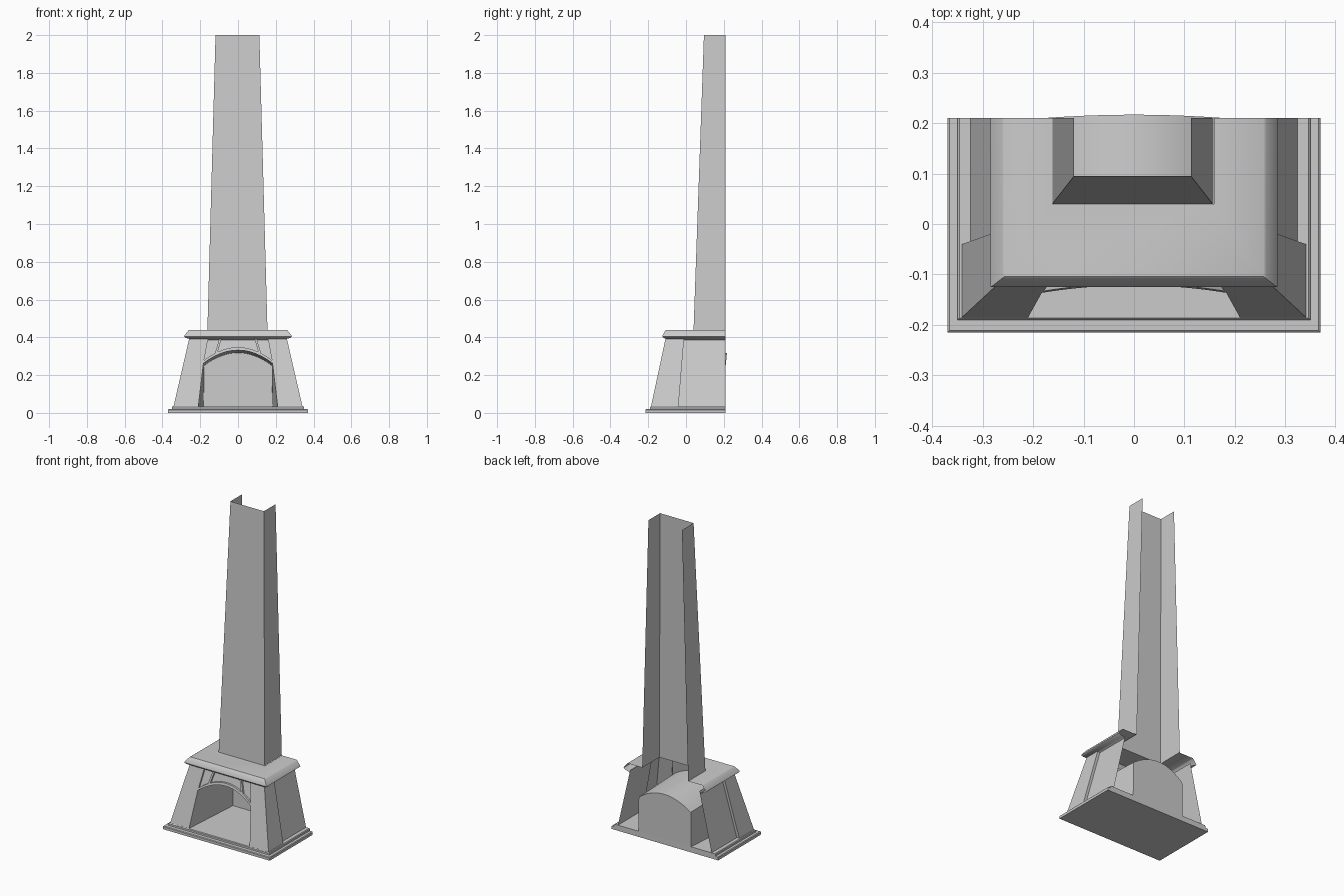
import bpy, math

old = bpy.data.objects.get("Cube")
if old:
    bpy.data.objects.remove(old, do_unlink=True)

stone = bpy.data.materials.new("light_grey_stone")
stone.use_nodes = True
GREY = (0.6, 0.6, 0.6, 1)
stone.diffuse_color = GREY
stone.node_tree.nodes["Principled BSDF"].inputs["Base Color"].default_value = GREY

BACK = 0.21            # plane of the open back
LOW, HIGH = 0.035, 0.4  # foot and head of the leaning body


def build(name, verts, faces, smooth=False):
    mesh = bpy.data.meshes.new(name)
    mesh.from_pydata(verts, [], faces)
    mesh.materials.append(stone)
    obj = bpy.data.objects.new(name, mesh)
    bpy.context.collection.objects.link(obj)
    if smooth:
        bpy.ops.object.select_all(action='DESELECT')
        obj.select_set(True)
        bpy.context.view_layer.objects.active = obj
        bpy.ops.object.shade_smooth_by_angle(angle=math.radians(35))
    return obj


def lean(a, b, z):
    return a + (b - a) * (z - LOW) / (HIGH - LOW)


def front_y(z):
    return lean(-0.185, -0.107, z)


def side_x(z):
    return lean(0.341, 0.257, z)


def u_loft(name, rings, smooth=False):
    """Three-sided shell, open at the back, from rings of half width, front y and z."""
    verts, faces = [], []
    for w, y, z in rings:
        verts += [(-w, BACK, z), (-w, y, z), (w, y, z), (w, BACK, z)]
    for r in range(len(rings) - 1):
        for i in range(3):
            a = r * 4 + i
            faces.append((a, a + 1, a + 5, a + 4))
    return build(name, verts, faces, smooth)


def slab(name, outline, depth):
    """Front-facing plate on the leaning front plane, with returns behind its edges."""
    n = len(outline)
    verts = [(x, front_y(z), z) for x, z in outline]
    verts += [(x, front_y(z) + depth, z) for x, z in outline]
    faces = [tuple(range(n))]
    faces += [(i, i + n, (i + 1) % n + n, (i + 1) % n) for i in range(n)]
    return build(name, verts, faces)


def arch_z(t, spring, rise):
    return spring + rise * (1 - t * t)


STEPS = [i / 8 for i in range(-8, 9)]

# Stepped hearth plinth
for name, w, front, z0, z1 in (("lower_plinth", 0.37, -0.215, 0, 0.02),
                               ("upper_plinth", 0.35, -0.19, 0.02, LOW)):
    plinth = u_loft(name, [(w, front, z0), (w, front, z1 - 0.004), (w - 0.004, front + 0.004, z1)])
    mesh = plinth.data
    verts = [v.co[:] for v in mesh.vertices]
    faces = [tuple(p.vertices) for p in mesh.polygons]
    faces += [(3, 2, 1, 0), (8, 9, 10, 11), (0, 4, 8, 11, 7, 3)]
    mesh.clear_geometry()
    mesh.from_pydata(verts, [], faces)

# Corner pillars with recessed side panels behind them
for side, s in (("left", 1), ("right", -1)):
    outline = [(0.21, LOW), (0.183, 0.262), (0.157, HIGH), (side_x(HIGH), HIGH), (side_x(LOW), LOW)]
    slab(side + "_pillar_front", [(s * x, z) for x, z in outline], 0.014)
    verts, inset = [], 0.017
    for z in (LOW, HIGH):
        x, rear = side_x(z), lean(-0.04, -0.01, z)
        verts += [(s * x, front_y(z), z), (s * x, rear, z),
                  (s * (x - inset), rear, z), (s * (x - inset), BACK, z)]
    build(side + "_side_wall", verts, [(i, i + 1, i + 5, i + 4) for i in range(3)])

# Recessed wall over the opening
verts = []
for t in STEPS:
    z = arch_z(t, 0.262, 0.07)
    verts += [(0.183 * t, front_y(z) + 0.012, z), (0.157 * t, front_y(HIGH) + 0.012, HIGH)]
build("arch_wall", verts, [(i, i + 2, i + 3, i + 1) for i in range(0, len(verts) - 2, 2)])

# Raised arch trim and slanted keystone bars
inner = [(0.183 * t, arch_z(t, 0.262, 0.07)) for t in STEPS]
outer = [(0.18 * t, arch_z(t, 0.278, 0.07)) for t in reversed(STEPS)]
slab("arch_trim", inner + outer, 0.012)
for side, s in (("left", 1), ("right", -1)):
    bar = [(0.108, 0.32), (0.085, HIGH), (0.097, HIGH), (0.122, 0.315)]
    slab(side + "_keystone_bar", [(s * x, z) for x, z in bar], 0.012)

# Vaulted firebox closed by a back wall
mouth = [(-0.21, LOW)] + inner + [(0.21, LOW)]
rear = [(-0.182, LOW)] + [(0.18 * t, arch_z(t, 0.25, 0.068)) for t in STEPS] + [(0.182, LOW)]
n = len(mouth)
verts = [(x, front_y(z), z) for x, z in mouth]
verts += [(x, BACK + max(0, z - 0.25) * 0.1, z) for x, z in rear]
faces = [(i, i + 1, i + 1 + n, i + n) for i in range(n - 1)]
build("firebox", verts, faces + [tuple(range(n, 2 * n))], True)

# Mantel shelf, open under the chimney
u_loft("mantel", [(0.245, -0.098, 0.385), (0.257, -0.108, 0.392), (0.276, -0.119, 0.397),
                  (0.285, -0.125, 0.405), (0.281, -0.123, 0.413), (0.262, -0.108, 0.437),
                  (0.257, -0.104, 0.44), (0.159, 0.04, 0.44)], True)

# Tapered chimney breast
chimney = u_loft("chimney", [(0.159, 0.04, 0.44), (0.116, 0.095, 2)])
chimney.location.x = -0.003
